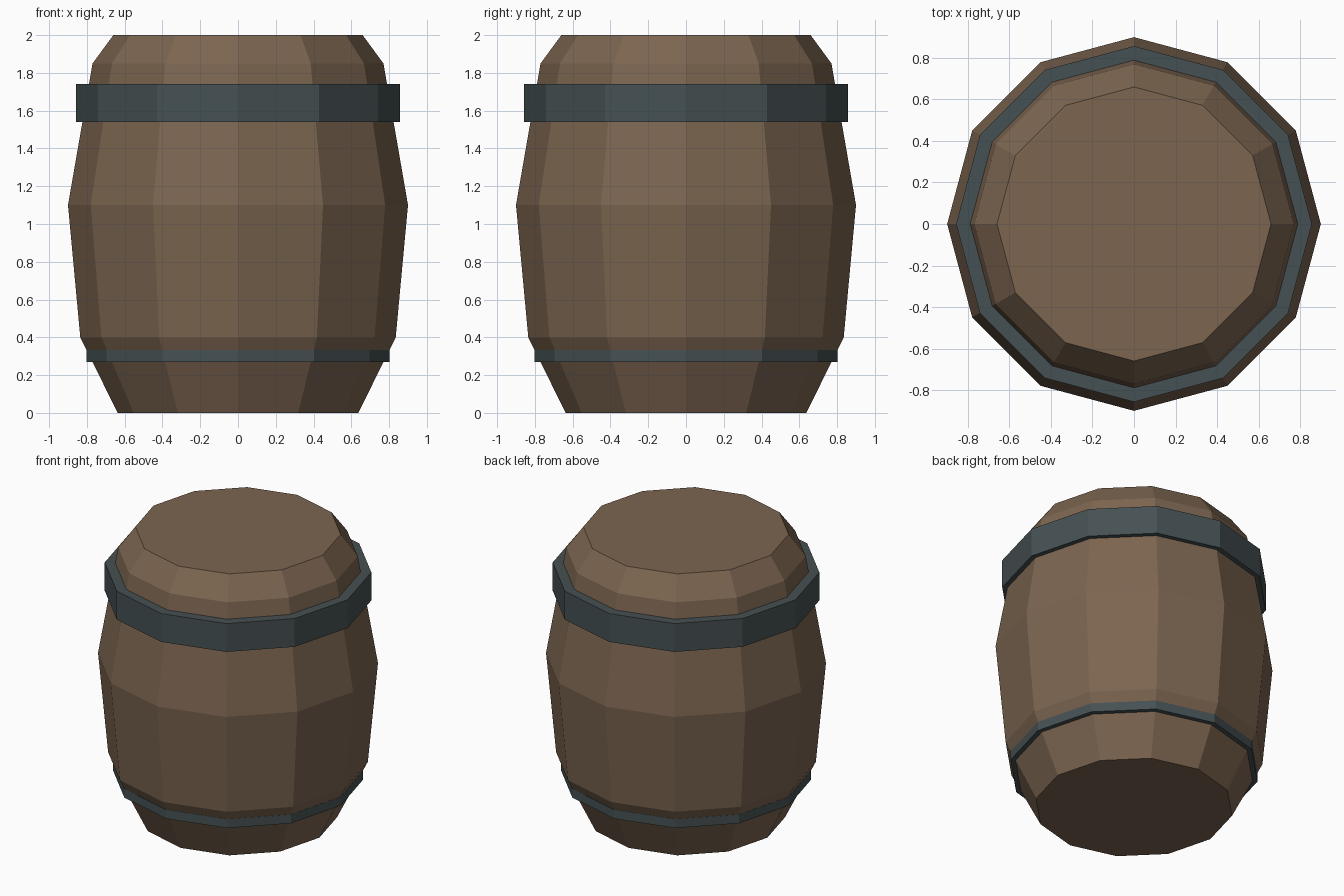
import bpy, bmesh
from math import cos, sin, tau

if "Cube" in bpy.data.objects:
    bpy.data.objects.remove(bpy.data.objects["Cube"])

SIDES = 12


def material(name, rgb):
    mat = bpy.data.materials.new(name)
    mat.diffuse_color = (*rgb, 1)
    mat.use_nodes = True
    mat.node_tree.nodes["Principled BSDF"].inputs["Base Color"].default_value = mat.diffuse_color
    return mat


def lathe(name, profile, mat, closed=False):
    """Spin an (r, z) profile into a faceted solid; capped ends, or a closed ring."""
    bm = bmesh.new()
    rings = [[bm.verts.new((r * cos(tau * i / SIDES), r * sin(tau * i / SIDES), z))
              for i in range(SIDES)] for r, z in profile]
    pairs = list(zip(rings, rings[1:]))
    if closed:
        pairs.append((rings[-1], rings[0]))
    else:
        bm.faces.new(rings[0])
        bm.faces.new(rings[-1])
    for a, b in pairs:
        for i in range(SIDES):
            j = (i + 1) % SIDES
            bm.faces.new((a[i], a[j], b[j], b[i]))
    bmesh.ops.recalc_face_normals(bm, faces=bm.faces[:])
    mesh = bpy.data.meshes.new(name)
    bm.to_mesh(mesh)
    bm.free()
    mesh.materials.append(mat)
    obj = bpy.data.objects.new(name, mesh)
    bpy.context.collection.objects.link(obj)
    return obj


def hoop(name, inner, outer, z0, z1, mat):
    return lathe(name, [(inner, z0), (outer, z0), (outer, z1), (inner, z1)], mat, True)


wood = material("wood", (0.20, 0.13, 0.08))
iron = material("iron", (0.06, 0.08, 0.085))

# Bulging wooden body with flat ends
lathe("barrel_body", [(0.637, 0), (0.835, 0.4), (0.9, 1.1), (0.77, 1.85), (0.66, 2.0)], wood)

# Wide upper hoop and narrow lower hoop
hoop("upper_hoop", 0.78, 0.857, 1.54, 1.74, iron)
hoop("lower_hoop", 0.755, 0.803, 0.27, 0.333, iron)
